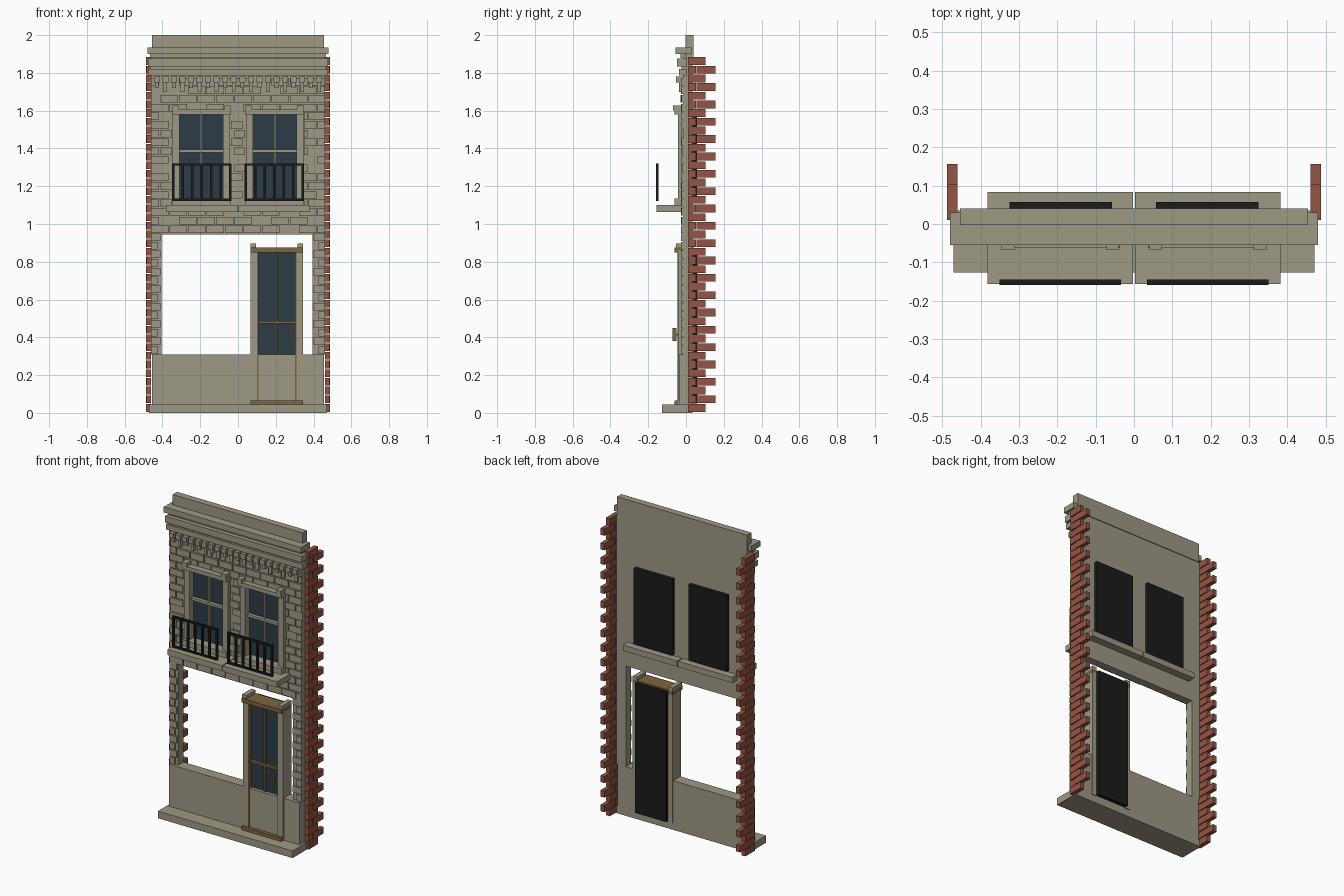
import bpy, bmesh, random
from mathutils import Vector

random.seed(4)
old = bpy.data.objects.get("Cube")
if old:
    bpy.data.objects.remove(old, do_unlink=True)


def material(name, rgb):
    m = bpy.data.materials.new(name)
    m.use_nodes = True
    color = (*rgb, 1)
    m.diffuse_color = color
    m.node_tree.nodes["Principled BSDF"].inputs["Base Color"].default_value = color
    return m


STONE = material("warm grey stone", (0.34, 0.32, 0.235))
BRICK = material("red brick", (0.30, 0.09, 0.06))
GLASS = material("dark blue glass", (0.026, 0.045, 0.062))
BLACK = material("black", (0.011, 0.011, 0.011))
WOOD = material("brown wood", (0.21, 0.13, 0.05))


def boxes(name, mat, specs):
    """One object made of boxes, each given as (x0, x1, y0, y1, z0, z1)."""
    bm = bmesh.new()
    for x0, x1, y0, y1, z0, z1 in specs:
        lo, hi = Vector((x0, y0, z0)), Vector((x1, y1, z1))
        verts = bmesh.ops.create_cube(bm, size=1)["verts"]
        bmesh.ops.scale(bm, vec=hi - lo, verts=verts)
        bmesh.ops.translate(bm, vec=(lo + hi) / 2, verts=verts)
    mesh = bpy.data.meshes.new(name)
    bm.to_mesh(mesh)
    bm.free()
    mesh.materials.append(mat)
    obj = bpy.data.objects.new(name, mesh)
    bpy.context.collection.objects.link(obj)
    return obj


def mirrored(specs):
    return specs + [(-b, -a, *rest) for a, b, *rest in specs]


# Wall with shop opening and two window openings
W, FRONT, BACK = 0.46, -0.015, 0.035
SHOP_Z, SHOP_TOP, WIN_Z, WIN_TOP = 0.31, 0.945, 1.12, 1.58
boxes("wall", STONE, [
    (-W, -0.405, FRONT, BACK, SHOP_Z, SHOP_TOP),
    (0.395, W, FRONT, BACK, SHOP_Z, SHOP_TOP),
    (-W, W, FRONT, BACK, SHOP_TOP, WIN_Z),
    (-W, -0.31, FRONT, BACK, WIN_Z, WIN_TOP),
    (-0.08, 0.08, FRONT, BACK, WIN_Z, WIN_TOP),
    (0.31, W, FRONT, BACK, WIN_Z, WIN_TOP),
    (-W, W, FRONT, BACK, WIN_TOP, 1.88)])
boxes("lower_panel", STONE, [(-0.455, 0.455, -0.036, BACK, 0.04, SHOP_Z)])
boxes("base_step", STONE, [(-0.47, 0.47, -0.127, BACK, 0, 0.045)])
boxes("parapet", STONE, [(-0.454, 0.454, -0.003, 0.04, 1.88, 2.0)])

# Stacked cornice mouldings
boxes("cornice", STONE, [
    (-0.48, 0.48, -0.055, 0.03, 1.90, 1.935),
    (-0.465, 0.465, -0.03, 0.0, 1.88, 1.90),
    (-0.477, 0.477, -0.048, 0.005, 1.835, 1.875),
    (-0.465, 0.465, -0.025, 0.0, 1.82, 1.835),
    (-0.477, 0.477, -0.038, 0.005, 1.787, 1.82)])

# Dentils under the cornice: wide caps with narrow drops of two lengths
dentils = []
COUNT = 20
for i in range(COUNT):
    x = -0.43 + 0.86 * i / (COUNT - 1)
    dentils.append((x - 0.016, x + 0.016, -0.052, FRONT, 1.75, 1.782))
    drop = 1.70 if i % 2 else 1.72
    dentils.append((x - 0.01, x + 0.01, -0.036, FRONT, drop, 1.75))
boxes("dentils", STONE, dentils)


# Raised stone blocks in running bond
def course(z, x0, x1, offset, length=0.098):
    out = []
    x = -W - offset
    while x < x1:
        a, b = max(x, x0), min(x + length - 0.006, x1)
        if b - a > 0.015 and random.random() > 0.06:
            out.append((a, b, random.uniform(-0.028, -0.022), FRONT, z, z + 0.04))
        x += length
    return out


PITCH = 0.046
blocks = []
for i in range(18):
    z = 0.952 + PITCH * i
    spans = [(-W, W)]
    if 1.08 < z < 1.59:
        spans = [(-W, -0.35), (-0.036, 0.036), (0.35, W)]
    for a, b in spans:
        blocks += course(z, a, b, 0.049 * (i % 2))
for i in range(14):
    z = SHOP_Z + 0.003 + PITCH * i
    blocks.append((-W, -0.41 if i % 2 else -0.425, -0.026, FRONT, z, z + 0.04))
    blocks.append((0.40 if i % 2 else 0.425, W, -0.026, FRONT, z, z + 0.04))
boxes("stone_blocks", STONE, blocks)

# Toothed red brick returns on both sides
bricks = []
for i in range(41):
    z = 0.006 + 0.0459 * i
    if i % 2:
        bricks += [(W, 0.484, 0.01, 0.053, z, z + 0.041),
                   (W, 0.487, 0.056, 0.157, z, z + 0.041)]
    else:
        bricks.append((W, 0.487, 0.01, 0.103, z, z + 0.041))
boxes("side_bricks", BRICK, mirrored(bricks))

# Windows with surround, glazing bars, glass and blackout back
boxes("window_surrounds", STONE, mirrored([
    (0.042, 0.08, -0.042, 0.0, 1.10, 1.60),
    (0.31, 0.348, -0.042, 0.0, 1.10, 1.60),
    (0.036, 0.346, -0.062, 0.0, 1.58, 1.605),
    (0.04, 0.072, -0.068, 0.0, 1.60, 1.628),
    (0.312, 0.346, -0.068, 0.0, 1.60, 1.628),
    (0.04, 0.346, -0.062, 0.0, 1.10, 1.135)]))
boxes("window_bars", STONE, mirrored([
    (0.19, 0.20, -0.012, 0.005, 1.13, 1.58),
    (0.08, 0.31, -0.022, 0.005, 1.378, 1.394)]))
boxes("window_glass", GLASS, mirrored([(0.08, 0.31, 0.0, 0.02, 1.12, 1.58)]))
boxes("window_backs", BLACK, mirrored([(0.057, 0.325, 0.02, 0.057, 1.11, 1.59)]))

# Balcony slabs and railings
boxes("balcony_slabs", STONE, mirrored([(0.003, 0.382, -0.157, 0.083, 1.064, 1.10)]))
RAIL_Y, R = -0.152, 0.006
rails = [(0.034, 0.35, RAIL_Y - 0.007, RAIL_Y + 0.007, z - R, z + R) for z in (1.128, 1.315)]
for i in range(7):
    x = 0.041 + 0.302 * i / 6
    rails.append((x - R, x + R, RAIL_Y - R, RAIL_Y + R, 1.128, 1.315))
boxes("balcony_railings", BLACK, mirrored(rails))

# Door
L, RIGHT = 0.065, 0.345
boxes("door_jambs", STONE, [
    (L, 0.10, -0.042, 0.04, 0.045, 0.86),
    (0.31, RIGHT, -0.042, 0.04, 0.045, 0.86),
    (L, 0.095, -0.052, 0.04, 0.875, 0.897),
    (0.315, RIGHT, -0.052, 0.04, 0.875, 0.897)])
boxes("door_panel", STONE, [(0.108, 0.302, -0.038, 0.02, 0.065, SHOP_Z)])
boxes("door_frame", WOOD, [
    (L, RIGHT, -0.06, 0.04, 0.85, 0.876),
    (L, RIGHT, -0.06, 0.0, 0.045, 0.066),
    (0.10, 0.108, -0.044, 0.03, 0.06, 0.86),
    (0.302, 0.31, -0.044, 0.03, 0.06, 0.86),
    (0.2, 0.208, -0.03, 0.0, SHOP_Z, 0.86),
    (0.108, 0.302, -0.034, 0.0, 0.472, 0.486)])
boxes("door_handle", WOOD, [
    (0.28, 0.29, -0.072, -0.05, 0.38, 0.45),
    (0.282, 0.288, -0.052, -0.015, 0.41, 0.42)])
boxes("door_glass", GLASS, [(0.108, 0.302, -0.018, 0.02, SHOP_Z, 0.85)])
boxes("door_back", BLACK, [(0.097, 0.313, 0.02, 0.06, 0.05, 0.868)])
